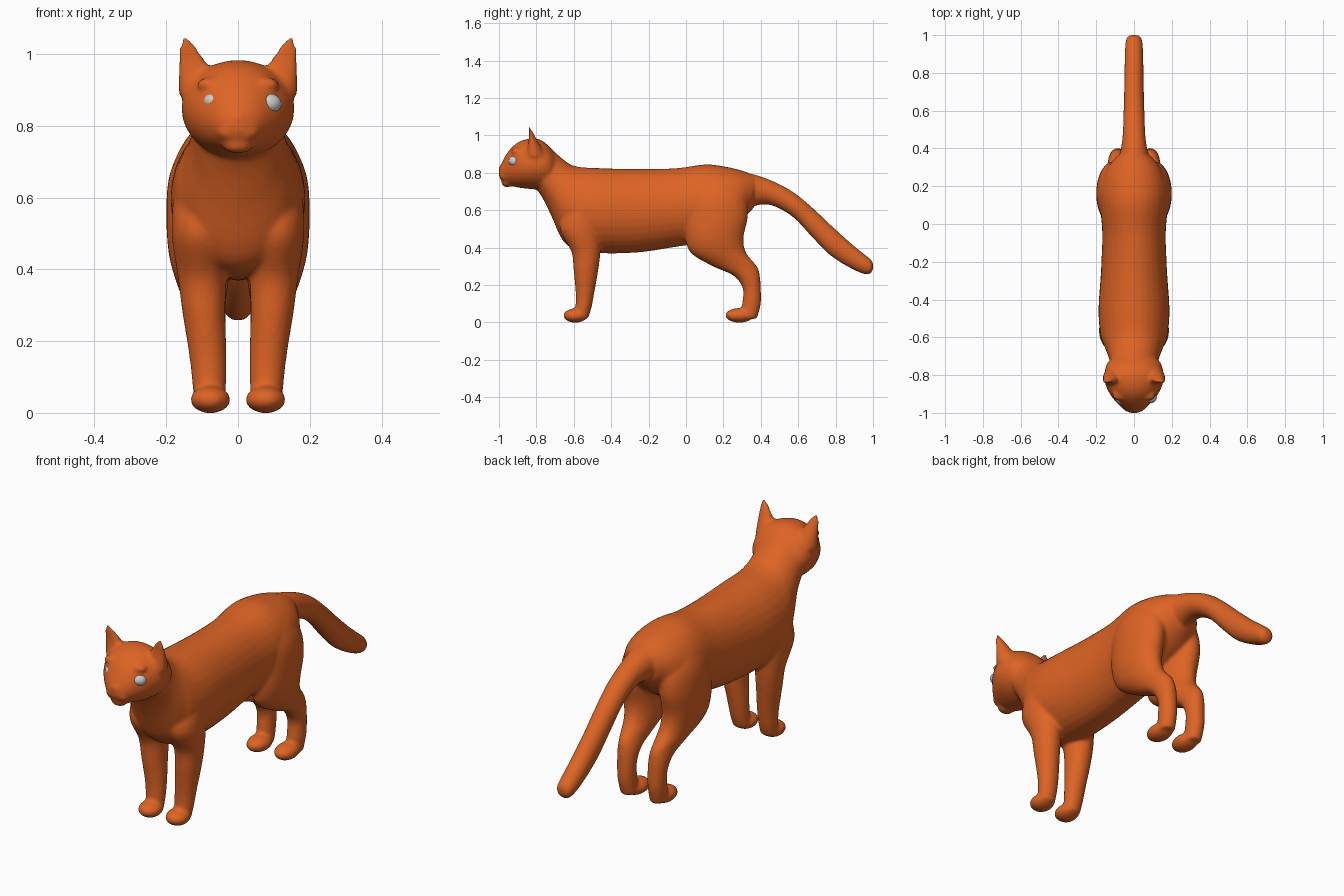
import bpy, bmesh, math
from mathutils import Vector, Matrix

cube = bpy.data.objects.get("Cube")
if cube:
    bpy.data.objects.remove(cube, do_unlink=True)


def material(name, rgb, rough):
    m = bpy.data.materials.new(name)
    m.use_nodes = True
    m.diffuse_color = (*rgb, 1)
    bsdf = next(n for n in m.node_tree.nodes if n.type == 'BSDF_PRINCIPLED')
    bsdf.inputs["Base Color"].default_value = (*rgb, 1)
    bsdf.inputs["Roughness"].default_value = rough
    return m


fur = material("orange fur", (0.73, 0.127, 0.018), 0.7)
eye_grey = material("eye grey", (0.6, 0.6, 0.6), 0.4)


def smooth_path(stations, steps=4):
    """Catmull-Rom interpolation of tuples."""
    pts = [Vector(s) for s in stations]
    out = []
    for i in range(len(pts) - 1):
        a, b, c = pts[max(i - 1, 0)], pts[i], pts[i + 1]
        d = pts[min(i + 2, len(pts) - 1)]
        for k in range(steps):
            t = k / steps
            out.append(0.5 * (2 * b + (c - a) * t + (2 * a - 5 * b + 4 * c - d) * t * t
                              + (3 * b - a - 3 * c + d) * t ** 3))
    return out + [pts[-1]]


def skin(bm, rings):
    """Closed tube through rings of points."""
    loops = [[bm.verts.new(p) for p in ring] for ring in rings]
    n = len(loops[0])
    for lo, hi in zip(loops, loops[1:]):
        for i in range(n):
            j = (i + 1) % n
            bm.faces.new((lo[i], lo[j], hi[j], hi[i]))
    bm.faces.new(loops[0][::-1])
    bm.faces.new(loops[-1])


ANGLES = [2 * math.pi * i / 32 for i in range(32)]


def loft_along(bm, stations):
    """Stations: (y, top z, bottom z, half width)."""
    skin(bm, [[(w * math.cos(a), y, (top + bot) / 2 + (top - bot) / 2 * math.sin(a))
               for a in ANGLES] for y, top, bot, w in smooth_path(
                   [(*s[:3], s[3]) for s in stations])])


def loft_up(bm, stations, side):
    """Stations: (z, centre x, centre y, half width, half depth)."""
    skin(bm, [[(side * (cx + rx * math.cos(a)), cy + ry * math.sin(a), z) for a in ANGLES]
              for z, cx, cy, rx, ry in smooth_path(stations)])


def ball(bm, centre, radii):
    bmesh.ops.create_uvsphere(bm, u_segments=32, v_segments=20, radius=1,
                              matrix=Matrix.Translation(centre) @ Matrix.Diagonal((*radii, 1)))


def ear(bm, side):
    """Cupped ear, hollow towards the front."""
    base, tip = Vector((0.108, -0.815, 0.90)), Vector((0.152, -0.846, 1.058))
    rings = []
    for k in range(9):
        t = k / 8
        c = base.lerp(tip, t)
        w = 0.052 * (1 - t) ** 0.8 + 0.005
        d = 0.058 * (1 - t) + 0.004
        ring = []
        for a in ANGLES:
            s = math.sin(a)
            dy = d * s if s > 0 else d * s * (0.75 - 0.9 * t)
            ring.append((side * (c.x + w * math.cos(a)), c.y + dy, c.z - 0.25 * w * math.cos(a)))
        rings.append(ring)
    skin(bm, rings)


bm = bmesh.new()

# torso from neck to rump
loft_along(bm, [(-0.82, 0.95, 0.74, 0.10), (-0.77, 0.965, 0.67, 0.125),
                (-0.72, 0.93, 0.57, 0.13), (-0.66, 0.875, 0.44, 0.152),
                (-0.59, 0.835, 0.39, 0.178), (-0.45, 0.825, 0.37, 0.188),
                (-0.25, 0.82, 0.375, 0.175), (-0.05, 0.825, 0.405, 0.168),
                (0.10, 0.845, 0.43, 0.18), (0.20, 0.835, 0.48, 0.175),
                (0.29, 0.815, 0.54, 0.145), (0.36, 0.79, 0.61, 0.09)])

# head
loft_along(bm, [(-1.0, 0.82, 0.785, 0.02), (-0.985, 0.855, 0.755, 0.05),
                (-0.95, 0.915, 0.735, 0.088), (-0.90, 0.962, 0.722, 0.128),
                (-0.84, 0.982, 0.714, 0.154), (-0.78, 0.978, 0.712, 0.155),
                (-0.73, 0.94, 0.73, 0.138), (-0.70, 0.90, 0.77, 0.10)])
ball(bm, (0, -0.982, 0.822), (0.024, 0.022, 0.018))
ball(bm, (0, -0.955, 0.745), (0.042, 0.032, 0.022))

# tail
loft_along(bm, [(0.24, 0.81, 0.60, 0.09), (0.34, 0.797, 0.62, 0.08),
                (0.45, 0.762, 0.628, 0.062), (0.57, 0.70, 0.565, 0.056),
                (0.68, 0.61, 0.45, 0.053), (0.77, 0.525, 0.36, 0.051),
                (0.88, 0.425, 0.29, 0.049), (0.96, 0.36, 0.257, 0.045),
                (0.99, 0.335, 0.265, 0.036), (1.0, 0.315, 0.285, 0.018)])

for side in (-1, 1):
    ear(bm, side)
    # whisker pads and brows
    ball(bm, (side * 0.026, -0.965, 0.782), (0.034, 0.032, 0.024))
    ball(bm, (side * 0.07, -0.905, 0.915), (0.045, 0.03, 0.022))
    # front leg and paw
    loft_up(bm, [(0.62, 0.10, -0.55, 0.08, 0.10), (0.50, 0.105, -0.565, 0.08, 0.11),
                 (0.38, 0.10, -0.535, 0.068, 0.078), (0.28, 0.095, -0.535, 0.06, 0.066),
                 (0.16, 0.084, -0.54, 0.052, 0.05), (0.08, 0.08, -0.548, 0.047, 0.043),
                 (0.02, 0.078, -0.56, 0.042, 0.036)], side)
    ball(bm, (side * 0.077, -0.592, 0.037), (0.056, 0.064, 0.038))
    # hind leg and paw
    loft_up(bm, [(0.74, 0.09, 0.16, 0.07, 0.12), (0.66, 0.10, 0.162, 0.092, 0.16),
                 (0.56, 0.11, 0.162, 0.09, 0.168), (0.45, 0.108, 0.152, 0.086, 0.155),
                 (0.37, 0.10, 0.175, 0.074, 0.148), (0.30, 0.092, 0.262, 0.056, 0.118),
                 (0.25, 0.088, 0.325, 0.05, 0.07), (0.18, 0.086, 0.352, 0.045, 0.048),
                 (0.10, 0.085, 0.35, 0.043, 0.05), (0.02, 0.082, 0.335, 0.04, 0.045)], side)
    ball(bm, (side * 0.078, 0.285, 0.038), (0.054, 0.075, 0.039))

bmesh.ops.recalc_face_normals(bm, faces=bm.faces)


def finish(name, bm, mat):
    mesh = bpy.data.meshes.new(name)
    bm.to_mesh(mesh)
    bm.free()
    mesh.materials.append(mat)
    for p in mesh.polygons:
        p.use_smooth = True
    obj = bpy.data.objects.new(name, mesh)
    bpy.context.collection.objects.link(obj)
    return obj


# fuse all limbs into one soft skin
body = finish("cat_body", bm, fur)
fuse = body.modifiers.new("fuse", 'REMESH')
fuse.mode = 'VOXEL'
fuse.voxel_size = 0.009
fuse.use_smooth_shade = True
soften = body.modifiers.new("soften", 'SMOOTH')
soften.factor = 0.5
soften.iterations = 6

# eyes, the left one bulging further out
for name, centre, radii in (("left_eye", (0.085, -0.917, 0.862), (0.036, 0.032, 0.029)),
                            ("right_eye", (-0.066, -0.925, 0.869), (0.030, 0.028, 0.024))):
    eye = bmesh.new()
    ball(eye, centre, radii)
    finish(name, eye, eye_grey)
